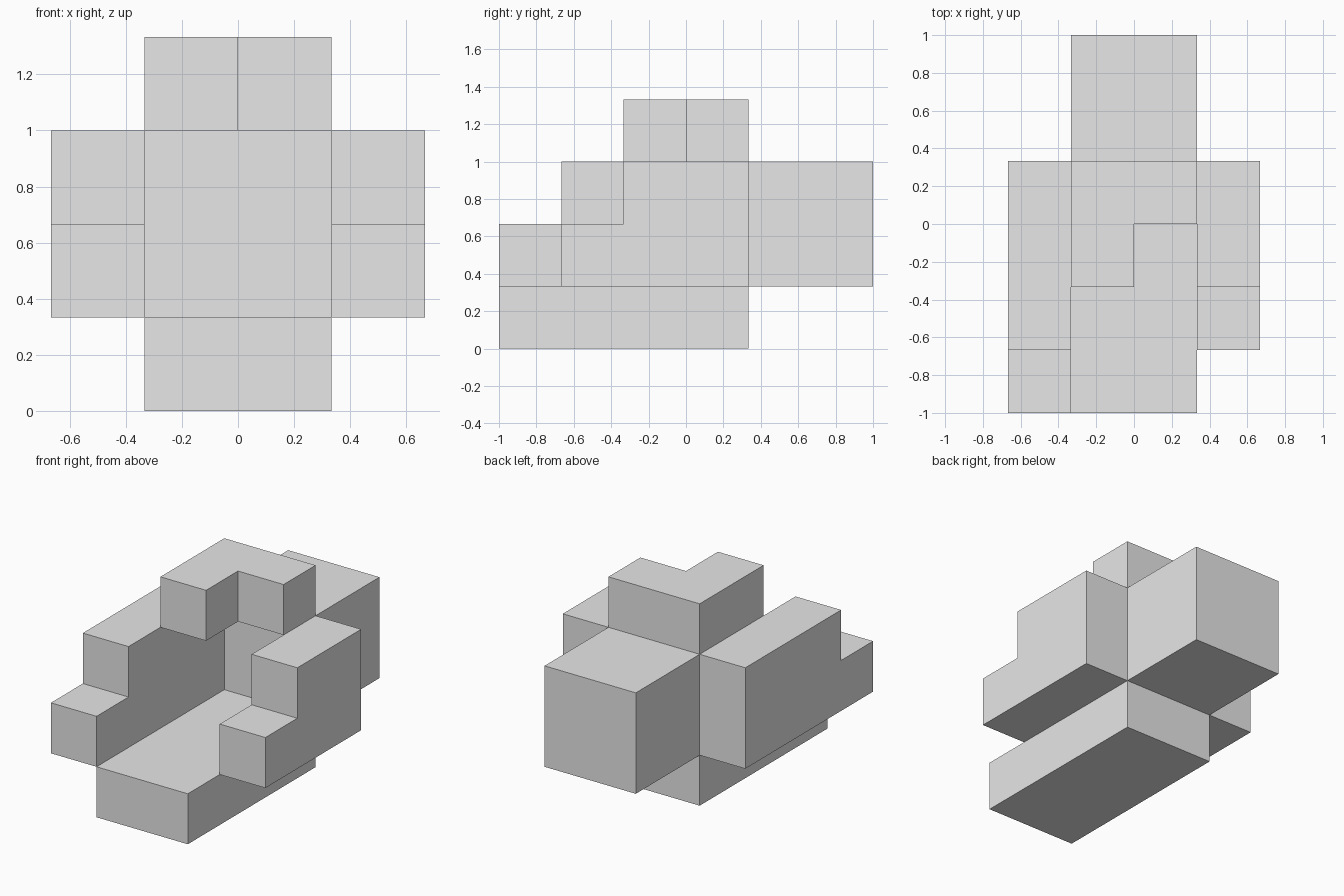
import bpy
import bmesh
from mathutils import Vector

U = 1 / 3  # grid step shared by every part

cube = bpy.data.objects.get("Cube")
if cube:
    bpy.data.objects.remove(cube, do_unlink=True)

grey = bpy.data.materials.new("light_grey")
grey.use_nodes = True
grey.diffuse_color = (0.8, 0.8, 0.8, 1)
grey.node_tree.nodes["Principled BSDF"].inputs["Base Color"].default_value = (0.8, 0.8, 0.8, 1)


def prism(name, outline, direction):
    """Extrude a closed outline, given in grid steps, into a flat-faced solid."""
    bm = bmesh.new()
    face = bm.faces.new([bm.verts.new(Vector(p) * U) for p in outline])
    swept = bmesh.ops.extrude_face_region(bm, geom=[face])
    verts = [g for g in swept["geom"] if isinstance(g, bmesh.types.BMVert)]
    bmesh.ops.translate(bm, verts=verts, vec=Vector(direction) * U)
    bmesh.ops.recalc_face_normals(bm, faces=bm.faces)
    mesh = bpy.data.meshes.new(name)
    bm.to_mesh(mesh)
    bm.free()
    mesh.materials.append(grey)
    obj = bpy.data.objects.new(name, mesh)
    bpy.context.collection.objects.link(obj)


def block(name, x, y, z):
    """Plain box between grid ranges."""
    outline = [(x[0], y[0], z[0]), (x[1], y[0], z[0]), (x[1], y[1], z[0]), (x[0], y[1], z[0])]
    prism(name, outline, (0, 0, z[1] - z[0]))


def stepped_wall(name, x, front):
    """Side wall with a low step at its front end."""
    side = [(front, 1), (1, 1), (1, 3), (front + 1, 3), (front + 1, 2), (front, 2)]
    prism(name, [(x, y, z) for y, z in side], (1, 0, 0))


# Floor slab and back block
block("floor_slab", (-1, 1), (-3, 1), (0, 1))
block("back_block", (-1, 1), (1, 3), (1, 3))

# Side walls, the right one reaching further forward
stepped_wall("right_wall", -2, -3)
stepped_wall("left_wall", 1, -2)

# L-shaped roof with its front left quarter open
roof = [(-1, -1), (0, -1), (0, 0), (1, 0), (1, 1), (-1, 1)]
prism("roof", [(x, y, 3) for x, y in roof], (0, 0, 1))
